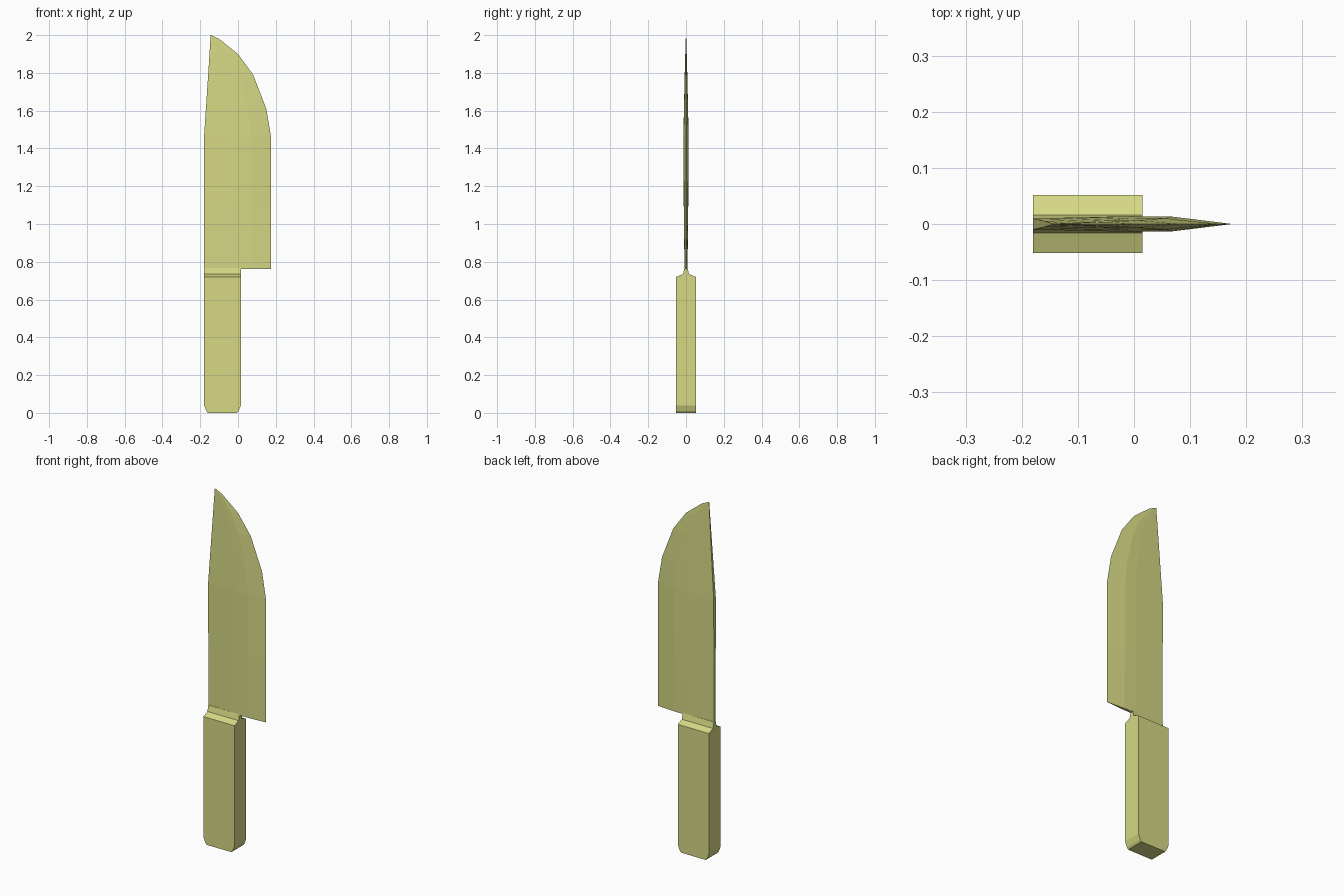
import bpy, bmesh

default = bpy.data.objects.get("Cube")
if default:
    bpy.data.objects.remove(default, do_unlink=True)

olive = bpy.data.materials.new("pale_olive")
olive.use_nodes = True
COLOUR = (0.67, 0.69, 0.235, 1)
olive.diffuse_color = COLOUR
olive.node_tree.nodes["Principled BSDF"].inputs["Base Color"].default_value = COLOUR


def loft(name, rings):
    """Skin a closed solid through a stack of matching rings."""
    bm = bmesh.new()
    loops = [[bm.verts.new(p) for p in ring] for ring in rings]
    for low, high in zip(loops, loops[1:]):
        n = len(low)
        for i in range(n):
            j = (i + 1) % n
            bm.faces.new((low[i], low[j], high[j], high[i]))
    bm.faces.new(loops[0][::-1])
    bm.faces.new(loops[-1])
    bmesh.ops.recalc_face_normals(bm, faces=bm.faces)
    mesh = bpy.data.meshes.new(name)
    bm.to_mesh(mesh)
    bm.free()
    mesh.materials.append(olive)
    obj = bpy.data.objects.new(name, mesh)
    bpy.context.collection.objects.link(obj)
    return obj


def block_ring(z, inset, half):
    x0, x1 = -0.18 + inset, 0.015 - inset
    return [(x0, -half, z), (x1, -half, z), (x1, half, z), (x0, half, z)]


def blade_ring(z, spine, edge, half):
    """Blunt spine, flat cheeks, then a bevel down to the cutting edge."""
    width = edge - spine
    side = [(0, 0.7), (0.5, 1), (0.7, 0.93)]
    front = [(spine + f * width, -half * t, z) for f, t in side]
    back = [(x, -y, z) for x, y, _ in reversed(front)]
    return front + [(edge, 0, z)] + back


# Handle with a rounded butt
loft("handle", [block_ring(z, inset, 0.052) for z, inset in
                ((0, 0.02), (0.01, 0.012), (0.04, 0), (0.72, 0))])

# Bolster narrowing from the handle into the blade
loft("bolster", [block_ring(z, 0, half) for z, half in
                 ((0.72, 0.052), (0.735, 0.016), (0.768, 0.008))])

# Blade: height, spine x, edge x, half thickness
loft("blade", [blade_ring(*section) for section in (
    (0.762, -0.18, 0.175, 0.008),
    (1.1, -0.18, 0.175, 0.012),
    (1.46, -0.18, 0.175, 0.014),
    (1.61, -0.17, 0.15, 0.011),
    (1.79, -0.158, 0.08, 0.007),
    (1.9, -0.151, 0, 0.004),
    (1.98, -0.146, -0.1, 0.0015),
    (2.0, -0.145, -0.142, 0.0004),
)])
